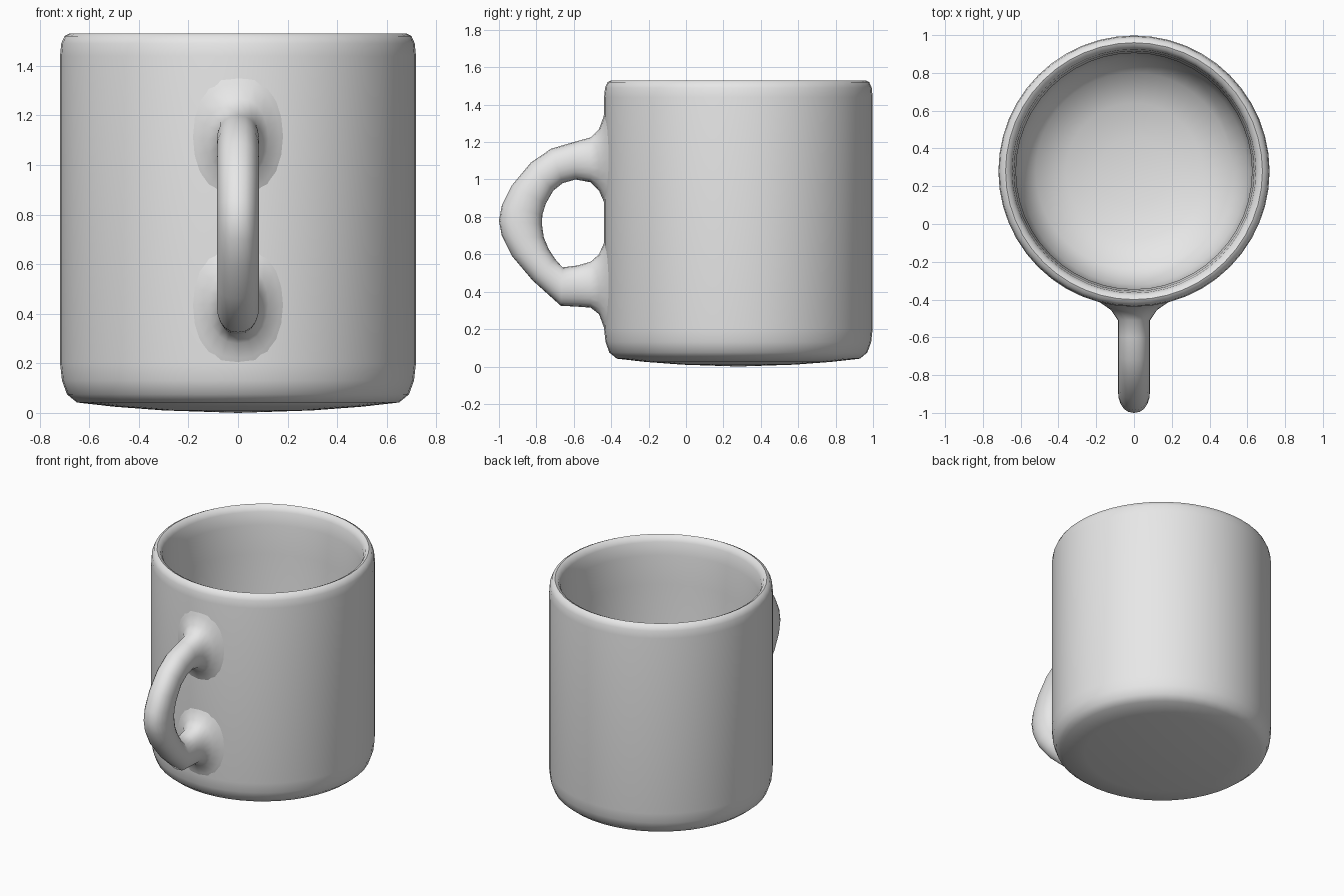
import bpy
import bmesh
from math import sin, cos, pi, sqrt, radians, copysign
from mathutils import Vector

cube = bpy.data.objects.get("Cube")
if cube:
    bpy.data.objects.remove(cube, do_unlink=True)

# Single glaze colour
glaze = bpy.data.materials.new("grey_glaze")
glaze.use_nodes = True
glaze.diffuse_color = (0.8, 0.8, 0.8, 1)
glaze.node_tree.nodes["Principled BSDF"].inputs["Base Color"].default_value = glaze.diffuse_color

CUP_Y = 0.28        # centre of the cup


def skin_rings(name, rings, sharp_angle):
    """Join successive closed rings of points into a smooth surface."""
    bm = bmesh.new()
    loops = [[bm.verts.new(point) for point in ring] for ring in rings]
    for lower, upper in zip(loops, loops[1:]):
        count = len(lower)
        for i in range(count):
            j = (i + 1) % count
            bm.faces.new((lower[i], lower[j], upper[j], upper[i]))
    bmesh.ops.remove_doubles(bm, verts=bm.verts, dist=0.0001)
    bmesh.ops.recalc_face_normals(bm, faces=bm.faces)
    mesh = bpy.data.meshes.new(name)
    bm.to_mesh(mesh)
    bm.free()
    mesh.materials.append(glaze)
    obj = bpy.data.objects.new(name, mesh)
    bpy.context.collection.objects.link(obj)
    bpy.ops.object.select_all(action="DESELECT")
    obj.select_set(True)
    bpy.context.view_layer.objects.active = obj
    bpy.ops.object.shade_smooth_by_angle(angle=radians(sharp_angle))
    return obj


# Cup: profile from under the base, over the rim, down to the inner floor
def circle(radius, z, sides=48):
    angles = [2 * pi * i / sides for i in range(sides)]
    return [Vector((radius * sin(a), CUP_Y + radius * cos(a), z)) for a in angles]


cup_profile = [
    (0, 0), (0.3, 0.01), (0.5, 0.025), (0.65, 0.042), (0.69, 0.075),
    (0.71, 0.13), (0.718, 0.2), (0.718, 1.44), (0.713, 1.49), (0.7, 1.52),
    (0.68, 1.53), (0.66, 1.52), (0.645, 1.49), (0.635, 1.4), (0.625, 1.2),
    (0.625, 0.5), (0.6, 0.32), (0.52, 0.2), (0.36, 0.13), (0.18, 0.1), (0, 0.09),
]
skin_rings("cup_body", [circle(r, z) for r, z in cup_profile], 50)


# Handle: rounded sections between outer and inner outline points
def handle_section(outer_y, outer_z, inner_y, inner_z, sides=20):
    outer = Vector((0, outer_y, outer_z))
    inner = Vector((0, inner_y, inner_z))
    middle, reach = (outer + inner) / 2, (outer - inner) / 2
    flare = max(0, (outer_y + 0.51) / 0.09)
    half_width = 0.085 + 0.15 * flare ** 2
    ring = []
    for i in range(sides):
        a = 2 * pi * i / sides
        across = copysign(abs(sin(a)) ** 0.85, sin(a))
        point = middle + reach * cos(a)
        point.x = half_width * across
        if flare > 0:
            # wrap the flared roots around the cup wall
            radius = CUP_Y - point.y
            point.y = CUP_Y - sqrt(radius ** 2 - point.x ** 2)
        ring.append(point)
    return ring


handle_outline = [
    (-0.42, 1.42, -0.42, 0.84), (-0.443, 1.33, -0.443, 0.89),
    (-0.465, 1.27, -0.465, 0.94), (-0.51, 1.225, -0.51, 0.985),
    (-0.6, 1.2, -0.59, 1.0), (-0.72, 1.165, -0.66, 0.98),
    (-0.83, 1.09, -0.71, 0.94), (-0.93, 0.97, -0.75, 0.87),
    (-0.985, 0.86, -0.768, 0.81), (-1.0, 0.78, -0.77, 0.76),
    (-0.985, 0.7, -0.76, 0.69), (-0.93, 0.59, -0.735, 0.63),
    (-0.82, 0.46, -0.7, 0.575), (-0.67, 0.325, -0.66, 0.53),
    (-0.58, 0.32, -0.58, 0.54), (-0.51, 0.315, -0.51, 0.56),
    (-0.465, 0.28, -0.465, 0.6), (-0.443, 0.22, -0.443, 0.65),
    (-0.42, 0.15, -0.42, 0.71),
]
skin_rings("handle", [handle_section(*row) for row in handle_outline], 60)
